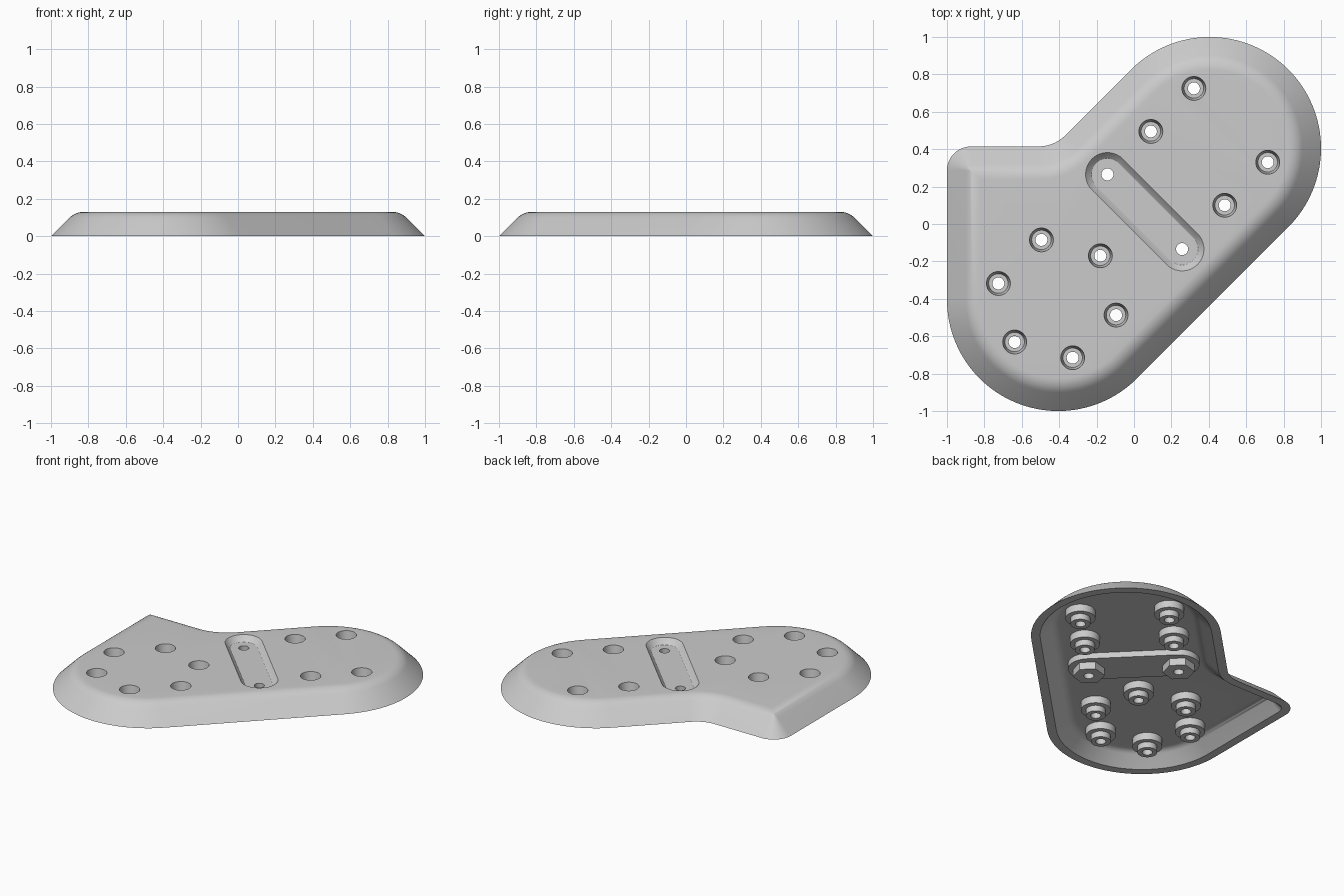
import bpy, bmesh
from math import sin, cos, radians, atan2, pi, sqrt

if "Cube" in bpy.data.objects:
    bpy.data.objects.remove(bpy.data.objects["Cube"], do_unlink=True)

grey = bpy.data.materials.new("plain_grey")
grey.use_nodes = True
grey.diffuse_color = (0.6, 0.6, 0.6, 1)
grey.node_tree.nodes["Principled BSDF"].inputs["Base Color"].default_value = (0.6, 0.6, 0.6, 1)


def arc(c, r, a0, a1, n):
    """Points on an arc, angles in degrees."""
    steps = [radians(a0 + (a1 - a0) * i / n) for i in range(n + 1)]
    return [(c[0] + r * cos(a), c[1] + r * sin(a)) for a in steps]


def loft(name, levels, outline):
    """Closed solid through (size, z) levels of an outline function."""
    bm = bmesh.new()
    rings = [[bm.verts.new((x, y, z)) for x, y in outline(s)] for s, z in levels]
    n = len(rings[0])
    for a, b in zip(rings, rings[1:]):
        for i in range(n):
            j = (i + 1) % n
            bm.faces.new((a[i], a[j], b[j], b[i]))
    bm.faces.new(rings[0][::-1])
    bm.faces.new(rings[-1])
    bmesh.ops.remove_doubles(bm, verts=bm.verts, dist=1e-5)
    bmesh.ops.recalc_face_normals(bm, faces=bm.faces)
    mesh = bpy.data.meshes.new(name)
    bm.to_mesh(mesh)
    bm.free()
    mesh.materials.append(grey)
    ob = bpy.data.objects.new(name, mesh)
    bpy.context.collection.objects.link(ob)
    return ob


def post(name, c, levels, sides=40, turn=0):
    def outline(r):
        return arc(c, r, turn, turn + 360, sides)[:-1]
    return loft(name, levels, outline)


def capsule(name, p, q, levels):
    a = atan2(q[1] - p[1], q[0] - p[0]) * 180 / pi
    def outline(r):
        return arc(q, r, a - 90, a + 90, 20) + arc(p, r, a + 90, a + 270, 20)
    return loft(name, levels, outline)


# Plate outline, inset by d
R, C, EDGE, CORNER, FILLET = 0.595, 0.405, 0.415, 0.13, 0.2
bend_x = EDGE - R * sqrt(2) - FILLET * (sqrt(2) - 1)


def plate_outline(d):
    k = max(CORNER, d)
    return (arc((C, C), R - d, -45, 135, 48)
            + arc((bend_x, EDGE + FILLET), FILLET + d, -45, -90, 12)
            + arc((k - 1, EDGE - k), k - d, 90, 180, 12)
            + arc((-C, -C), R - d, 180, 315, 36))


def shoulder(r):
    """Rounded edge between the sloped side and the flat top."""
    return [(0.176 - r * sin(a), 0.02 + r * cos(a))
            for a in [radians(45 - 7.5 * i) for i in range(7)]]


# Hollow plate: up the outside, or down the inside
plate = loft("cover_plate", [(0, 0)] + shoulder(0.11), plate_outline)
hollow = loft("hollow_cutter", [(0.017, -0.04), (0.057, 0)] + shoulder(0.07), plate_outline)

holes = [(0.32, 0.725), (0.09, 0.495), (0.715, 0.33), (0.485, 0.1), (-0.495, -0.085),
         (-0.18, -0.17), (-0.725, -0.318), (-0.096, -0.487), (-0.638, -0.631), (-0.328, -0.715)]
ends = [(-0.142, 0.265), (0.257, -0.134)]

steps = [(hollow, 'DIFFERENCE')]

# Stepped screw bosses, slot tray and hexagonal bosses below
for c in holes:
    steps.append((post("screw_boss", c, [(0.062, 0), (0.062, 0.04), (0.094, 0.04), (0.094, 0.11)]), 'UNION'))
steps.append((capsule("slot_tray", *ends, [(0.13, 0.05), (0.13, 0.11)]), 'UNION'))
for c in ends:
    steps.append((post("hex_boss", c, [(0.1, 0), (0.1, 0.07)], 6, 15), 'UNION'))

# Slot recess, counterbores and through holes
steps.append((capsule("slot_cutter", *ends,
                      [(0.085, 0.092), (0.09, 0.095), (0.112, 0.125), (0.117, 0.13), (0.117, 0.16)]), 'DIFFERENCE'))
for c in holes:
    steps.append((post("counterbore", c, [(0.032, -0.05), (0.032, 0.05), (0.052, 0.05),
                                          (0.064, 0.13), (0.064, 0.16)]), 'DIFFERENCE'))
for c in ends:
    steps.append((post("bolt_hole", c, [(0.032, -0.05), (0.032, 0.16)]), 'DIFFERENCE'))

for tool, op in steps:
    m = plate.modifiers.new(tool.name, 'BOOLEAN')
    m.operation, m.object, m.solver = op, tool, 'EXACT'

# Bake the result and drop the tools
graph = bpy.context.evaluated_depsgraph_get()
baked = bpy.data.meshes.new_from_object(plate.evaluated_get(graph))
plate.modifiers.clear()
plate.data = baked
baked.materials.clear()
baked.materials.append(grey)
for tool, op in steps:
    bpy.data.objects.remove(tool, do_unlink=True)

bpy.ops.object.select_all(action='DESELECT')
plate.select_set(True)
bpy.context.view_layer.objects.active = plate
bpy.ops.object.shade_smooth_by_angle(angle=radians(30))
